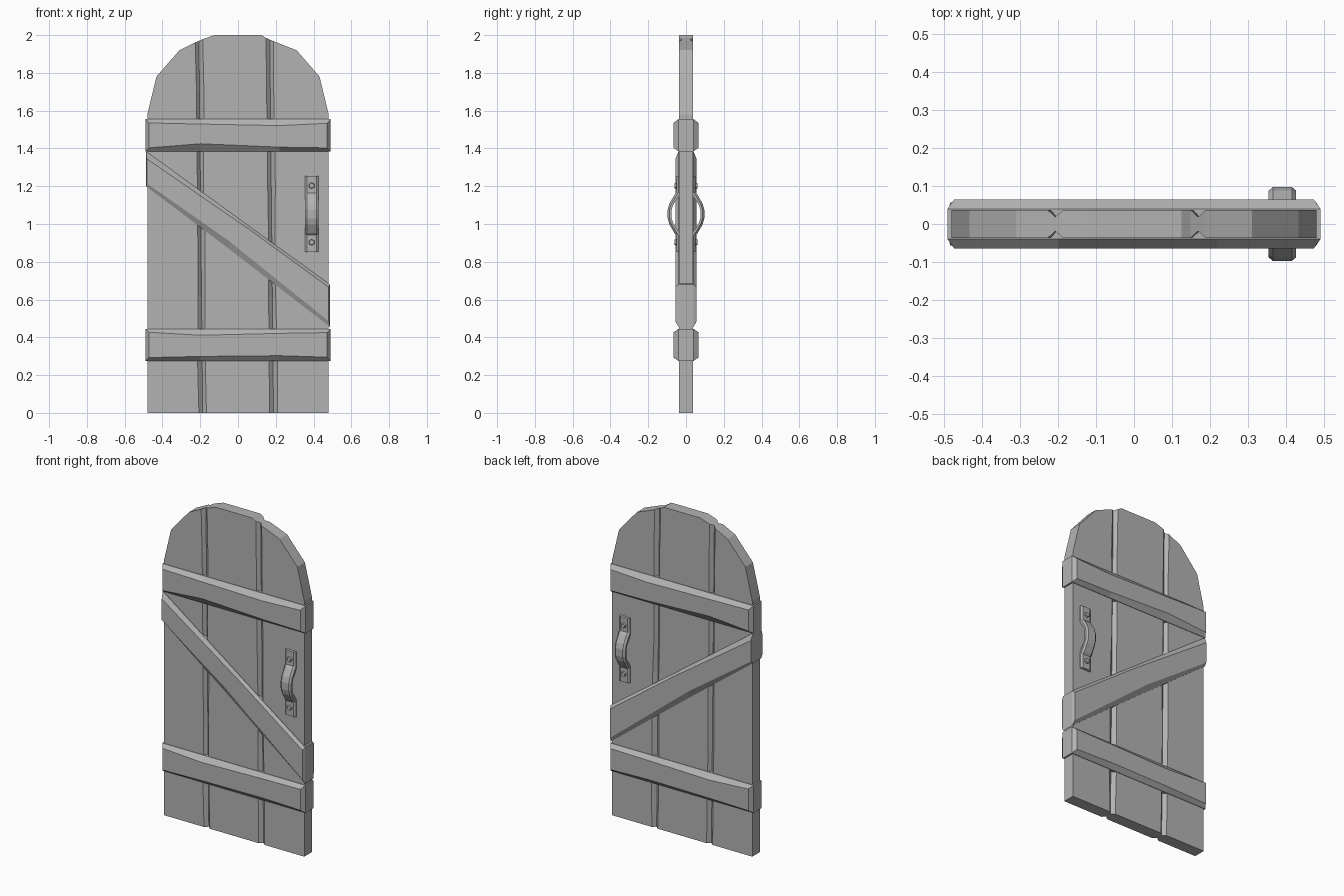
import bpy, bmesh, random
from mathutils import Vector

random.seed(4)
if "Cube" in bpy.data.objects:
    bpy.data.objects.remove(bpy.data.objects["Cube"])

grey = bpy.data.materials.new("plain_grey")
grey.use_nodes = True
grey.diffuse_color = (0.45, 0.45, 0.45, 1)
grey.node_tree.nodes["Principled BSDF"].inputs["Base Color"].default_value = grey.diffuse_color


def finish(name, bm):
    bmesh.ops.recalc_face_normals(bm, faces=bm.faces[:])
    mesh = bpy.data.meshes.new(name)
    bm.to_mesh(mesh)
    bm.free()
    mesh.materials.append(grey)
    obj = bpy.data.objects.new(name, mesh)
    bpy.context.collection.objects.link(obj)
    return obj


def loft(name, loops):
    """Skin a row of closed loops and cap both ends."""
    bm = bmesh.new()
    rings = [[bm.verts.new(p) for p in loop] for loop in loops]
    n = len(rings[0])
    for a, b in zip(rings, rings[1:]):
        for i in range(n):
            j = (i + 1) % n
            bm.faces.new((a[i], a[j], b[j], b[i]))
    bm.faces.new(rings[0])
    bm.faces.new(rings[-1])
    return finish(name, bm)


# Arched door of three planks, with V grooves on both faces
HALF = 0.037
arch = [(0.48, 0), (0.48, 1.58), (0.432, 1.78), (0.31, 1.92), (0.125, 2.0)]
outline = arch + [(-x, z) for x, z in reversed(arch)]
bm = bmesh.new()
front = bm.faces.new([bm.verts.new((x, -HALF, z)) for x, z in outline])
back = bmesh.ops.extrude_face_region(bm, geom=[front])
for v in back["geom"]:
    if isinstance(v, bmesh.types.BMVert):
        v.co.y = HALF


def cut(point, normal):
    bmesh.ops.bisect_plane(bm, geom=bm.verts[:] + bm.edges[:] + bm.faces[:],
                           plane_co=point, plane_no=normal, dist=1e-5)


GROOVES, WIDTH = (-0.195, 0.18), 0.02
for g in GROOVES:
    for offset in (-WIDTH, 0, WIDTH):
        cut((g + offset, 0, 0), (1, 0, 0))
for z in (0.25, 0.62, 0.95, 1.2, 1.7):
    cut((0, 0, z), (0, 0, 1))
for v in bm.verts:
    for g in GROOVES:
        d = v.co.x - g
        if abs(d) < 0.001:
            v.co.y *= 0.5
        if abs(d) < WIDTH + 0.001:
            # grooves lean a little and have uneven edges
            v.co.x += 0.008 - 0.01 * v.co.z
            if 0.1 < v.co.z < 1.8 and abs(d) > 0.001:
                v.co.x += random.uniform(-0.005, 0.005)
finish("door_planks", bm)


# Bevelled timbers that wrap round both faces of the door
def timber(name, outer, inner, mid, face):
    loops = []
    for y, shape in ((-face, inner), (-mid, outer), (mid, outer), (face, inner)):
        loops.append([(x, y, z) for x, z in shape])
    return loft(name, loops)


def rail(name, low, high, bottom, top):
    xs = (-0.472, -0.2, 0.22, 0.472)
    ends = (-0.49, -0.2, 0.22, 0.49)
    outer = [(x, low) for x in ends] + [(x, high) for x in reversed(ends)]
    inner = [(x, low + d) for x, d in zip(xs, bottom)]
    inner += [(x, high - d) for x, d in reversed(list(zip(xs, top)))]
    timber(name, outer, inner, 0.04, 0.065)


rail("top_rail", 1.385, 1.555, (0.018, 0.04, 0.022, 0.018), (0.02, 0.026, 0.034, 0.022))
rail("bottom_rail", 0.275, 0.445, (0.018, 0.024, 0.028, 0.02), (0.018, 0.034, 0.024, 0.02))

timber("diagonal_brace",
       [(-0.487, 1.2), (-0.05, 0.87), (0.487, 0.455),
        (0.487, 0.68), (0.05, 0.995), (-0.487, 1.385)],
       [(-0.483, 1.215), (-0.05, 0.912), (0.48, 0.485),
        (0.48, 0.665), (0.05, 0.978), (-0.483, 1.345)],
       0.04, 0.056)

# Bowed pull handles with bolts, one on each face
HX, HZ = 0.39, 1.053
# inner height, inner depth, outer height, outer depth
half = [(0.203, 0.03, 0.2, 0.05), (0.11, 0.03, 0.112, 0.05),
        (0.088, 0.042, 0.1, 0.062), (0.048, 0.068, 0.055, 0.088),
        (0.02, 0.077, 0.023, 0.097)]
path = half + [(-a, b, -c, d) for a, b, c, d in reversed(half)]
for side, label in ((-1, "front"), (1, "back")):
    loops = []
    for zi, yi, zo, yo in path:
        a = Vector((HX, side * yi, HZ + zi))
        b = Vector((HX, side * yo, HZ + zo))
        m = a.lerp(b, 0.55)
        loops.append([p + Vector((w, 0, 0)) for p, w in
                      ((a, -0.036), (m, -0.036), (b, -0.025),
                       (b, 0.025), (m, 0.036), (a, 0.036))])
    loft(label + "_handle", loops)
    for dz, place in ((0.15, "upper"), (-0.15, "lower")):
        bpy.ops.mesh.primitive_cone_add(
            vertices=6, radius1=0.019, radius2=0.014, depth=0.02,
            location=(HX, side * 0.051, HZ + dz),
            rotation=(-side * 1.5708, 0, 0))
        bolt = bpy.context.object
        bolt.name = f"{label}_{place}_bolt"
        bolt.data.materials.append(grey)
